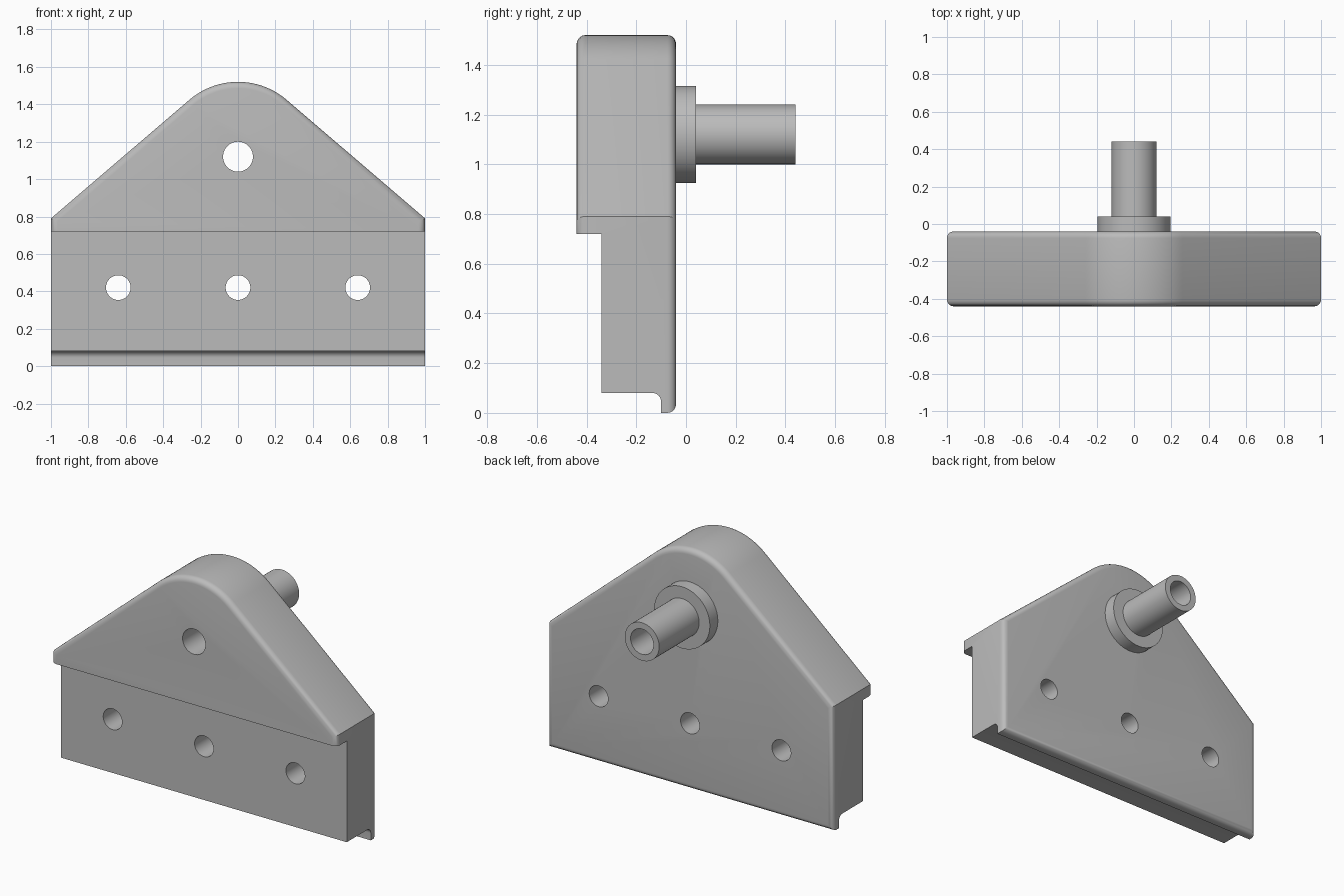
import bpy
import bmesh
from math import sin, cos, pi, atan2, acos, hypot
from mathutils import Matrix

cube = bpy.data.objects.get("Cube")
if cube:
    bpy.data.objects.remove(cube, do_unlink=True)

GREY = (0.5, 0.5, 0.5, 1)
grey = bpy.data.materials.new("plain grey")
grey.use_nodes = True
grey.diffuse_color = GREY
grey.node_tree.nodes["Principled BSDF"].inputs["Base Color"].default_value = GREY

BACK, FRONT = -0.04, -0.44
PIN_Z, TOP_R, SHOULDER, ROUND = 1.12, 0.4, 0.79, 0.035


def make_object(name, bm):
    bmesh.ops.recalc_face_normals(bm, faces=bm.faces)
    mesh = bpy.data.meshes.new(name)
    bm.to_mesh(mesh)
    bm.free()
    mesh.materials.append(grey)
    obj = bpy.data.objects.new(name, mesh)
    bpy.context.collection.objects.link(obj)
    return obj


def prism(points, offset):
    """Extrude a closed outline along an offset."""
    bm = bmesh.new()
    face = bm.faces.new([bm.verts.new(p) for p in points])
    ext = bmesh.ops.extrude_face_region(bm, geom=[face])
    verts = [v for v in ext["geom"] if isinstance(v, bmesh.types.BMVert)]
    bmesh.ops.translate(bm, verts=verts, vec=offset)
    return bm


def cylinder(name, x, z, radius, y0, y1):
    """Round bar along y."""
    bm = bmesh.new()
    place = Matrix.Translation((x, (y0 + y1) / 2, z)) @ Matrix.Rotation(pi / 2, 4, "X")
    bmesh.ops.create_cone(bm, cap_ends=True, segments=64, radius1=radius,
                          radius2=radius, depth=y1 - y0, matrix=place)
    return make_object(name, bm)


def boolean(obj, tool, operation):
    mod = obj.modifiers.new(operation, "BOOLEAN")
    mod.operation = operation
    mod.solver = "EXACT"
    mod.object = tool
    bpy.context.view_layer.objects.active = obj
    bpy.ops.object.modifier_apply(modifier=mod.name)
    bpy.data.objects.remove(tool, do_unlink=True)


def smooth(obj):
    bpy.ops.object.select_all(action="DESELECT")
    obj.select_set(True)
    bpy.context.view_layer.objects.active = obj
    bpy.ops.object.shade_smooth_by_angle(angle=pi / 6)


# Gabled block: straight sides, slopes tangent to a round top
drop = PIN_Z - SHOULDER
tangent = acos(TOP_R / hypot(1, drop)) - atan2(drop, 1)
steps = 28
arc = [tangent + (pi - 2 * tangent) * i / steps for i in range(steps + 1)]
outline = [(-1, 0), (1, 0), (1, SHOULDER)]
outline += [(TOP_R * cos(a), PIN_Z + TOP_R * sin(a)) for a in arc]
outline += [(-1, SHOULDER)]
bm = prism([(x, BACK, z) for x, z in outline], (0, FRONT - BACK, 0))
rim = [e for e in bm.edges if abs(e.verts[0].co.y - e.verts[1].co.y) < 0.01]
bmesh.ops.bevel(bm, geom=rim, offset=ROUND, segments=5, profile=0.5, affect="EDGES")
body = make_object("bracket_body", bm)

# Stepped front with a filleted lower lip
fillet = [(-0.1 - ROUND + ROUND * cos(a), 0.08 - ROUND + ROUND * sin(a))
          for a in [pi / 2 * (1 - i / 8) for i in range(9)]]
step = [(-0.6, -0.1), (-0.6, 0.72), (-0.34, 0.72), (-0.34, 0.08)] + fillet + [(-0.1, -0.1)]
bm = prism([(-1.2, y, z) for y, z in step], (2.4, 0, 0))
boolean(body, make_object("step_cutter", bm), "DIFFERENCE")

# Mounting holes
for x in (-0.64, 0, 0.64):
    boolean(body, cylinder("hole_cutter", x, 0.42, 0.066, -0.7, 0.2), "DIFFERENCE")

# Collar and hollow pin on the back
collar = cylinder("collar", 0, PIN_Z, 0.195, BACK, 0.04)
pin = cylinder("hollow_pin", 0, PIN_Z, 0.12, 0.04, 0.44)

# One bore through body, collar and pin
for part in (body, collar, pin):
    boolean(part, cylinder("bore_cutter", 0, PIN_Z, 0.08, -0.7, 0.7), "DIFFERENCE")
    smooth(part)
